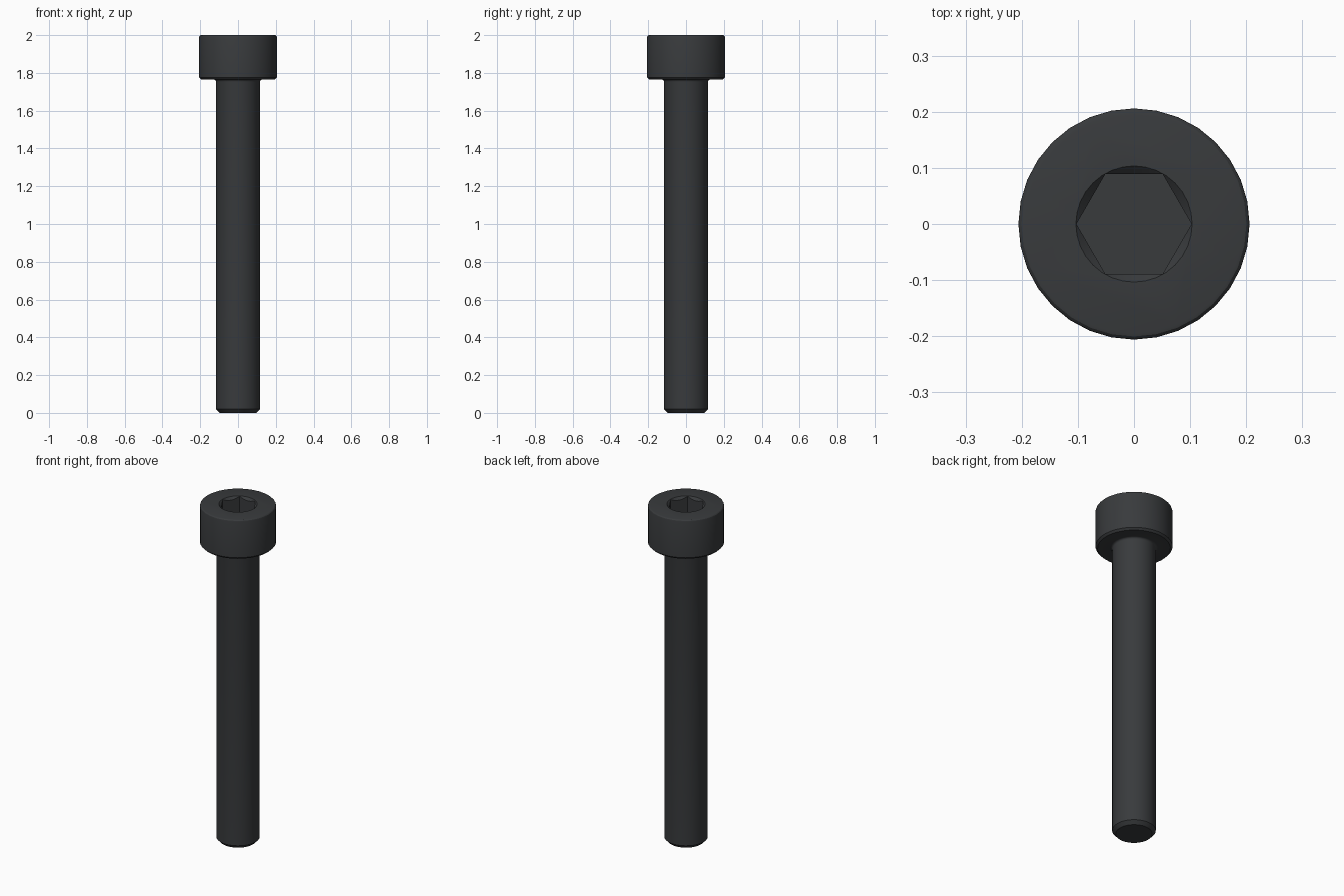
import bpy, bmesh, math
from mathutils import Matrix

if "Cube" in bpy.data.objects:
    bpy.data.objects.remove(bpy.data.objects["Cube"])

SIDES = 32
HEAD_R, SHAFT_R, HEAD_Z, TOP = 0.206, 0.117, 1.765, 2.0


def finish(bm, name):
    mesh = bpy.data.meshes.new(name)
    bm.to_mesh(mesh)
    bm.free()
    obj = bpy.data.objects.new(name, mesh)
    bpy.context.collection.objects.link(obj)
    return obj


def lathe(name, profile):
    """Stack rings from a bottom-to-top (radius, z) profile and cap both ends."""
    bm = bmesh.new()
    rings = [[bm.verts.new((r * math.cos(2 * math.pi * i / SIDES),
                            r * math.sin(2 * math.pi * i / SIDES), z))
              for i in range(SIDES)] for r, z in profile]
    for a, b in zip(rings, rings[1:]):
        for i in range(SIDES):
            j = (i + 1) % SIDES
            bm.faces.new((a[i], a[j], b[j], b[i]))
    bm.faces.new(rings[0][::-1])
    bm.faces.new(rings[-1])
    return finish(bm, name)


def cone_cutter(name, sides, r_bottom, r_top, z0, z1):
    bm = bmesh.new()
    bmesh.ops.create_cone(bm, cap_ends=True, segments=sides, radius1=r_bottom,
                          radius2=r_top, depth=z1 - z0,
                          matrix=Matrix.Translation((0, 0, (z0 + z1) / 2)))
    # Put one corner on the x axis
    first = bm.verts[:][0].co
    bmesh.ops.rotate(bm, verts=bm.verts[:],
                     matrix=Matrix.Rotation(-math.atan2(first.y, first.x), 3, 'Z'))
    return finish(bm, name)


# Screw body: chamfered tip, shank, fillet under the head, chamfered head
F = 0.012
fillet = [(SHAFT_R + F * (1 - math.cos(t)), HEAD_Z - F + F * math.sin(t))
          for t in (math.pi / 8 * k for k in range(5))]
rim = [(HEAD_R - 0.011 + 0.011 * math.cos(t), TOP - 0.011 + 0.011 * math.sin(t))
       for t in (math.pi / 6 * k for k in range(4))]
screw = lathe("socket_head_screw",
              [(0.098, 0.0), (SHAFT_R, 0.02)] + fillet +
              [(HEAD_R - 0.011, HEAD_Z), (HEAD_R, HEAD_Z + 0.011)] + rim)

# Hex socket with a conical lead-in
cutters = [cone_cutter("socket_cutter", 6, 0.1025, 0.1025, TOP - 0.118, TOP + 0.1),
           cone_cutter("lead_in_cutter", SIDES, 0.0535, 0.1235, TOP - 0.05, TOP + 0.02)]
bpy.context.view_layer.objects.active = screw
screw.select_set(True)
for cutter in cutters:
    mod = screw.modifiers.new(cutter.name, 'BOOLEAN')
    mod.operation, mod.solver, mod.object = 'DIFFERENCE', 'EXACT', cutter
    bpy.ops.object.modifier_apply(modifier=mod.name)
    bpy.data.objects.remove(cutter)

# Black oxide finish
mat = bpy.data.materials.new("black_oxide")
mat.diffuse_color = (0.04, 0.043, 0.046, 1)
mat.use_nodes = True
mat.node_tree.nodes["Principled BSDF"].inputs["Base Color"].default_value = mat.diffuse_color
screw.data.materials.clear()
screw.data.materials.append(mat)
bpy.ops.object.shade_smooth_by_angle(angle=math.radians(25))
